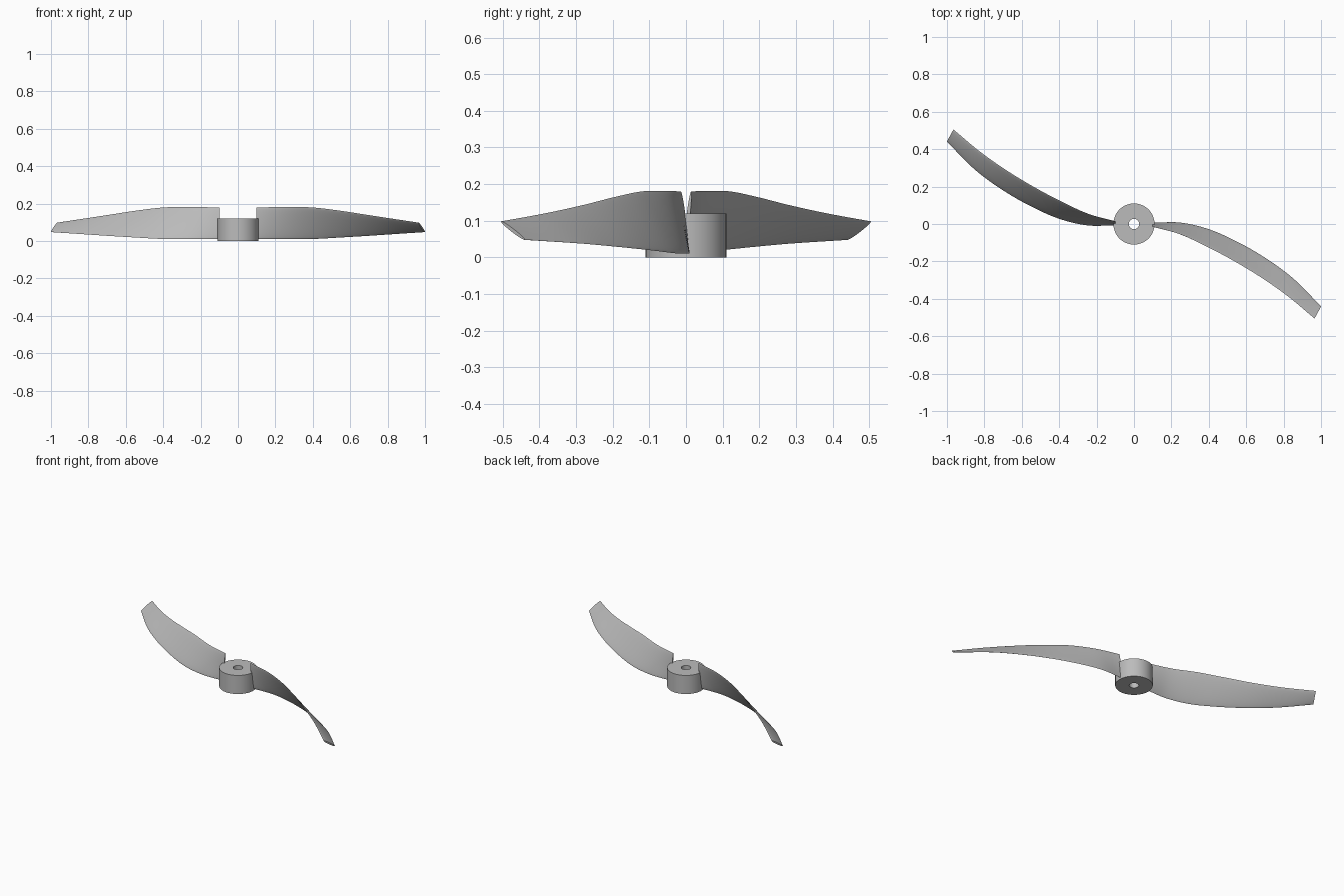
import bpy, bmesh, math
from mathutils import Vector

cube = bpy.data.objects.get("Cube")
if cube:
    bpy.data.objects.remove(cube, do_unlink=True)

# One plain grey plastic
grey = bpy.data.materials.new("grey")
grey.use_nodes = True
color = (0.5, 0.5, 0.5, 1)
grey.diffuse_color = color
grey.node_tree.nodes["Principled BSDF"].inputs["Base Color"].default_value = color


def skin(name, rings, closed):
    """Join equal rings of points into one smooth object."""
    bm = bmesh.new()
    loops = [[bm.verts.new(p) for p in ring] for ring in rings]
    n = len(loops[0])
    pairs = list(zip(loops, loops[1:]))
    if closed:
        pairs.append((loops[-1], loops[0]))
    else:
        bm.faces.new(loops[0])
        bm.faces.new(loops[-1])
    for a, b in pairs:
        for i in range(n):
            j = (i + 1) % n
            bm.faces.new((a[i], a[j], b[j], b[i]))
    bmesh.ops.recalc_face_normals(bm, faces=bm.faces)
    mesh = bpy.data.meshes.new(name)
    bm.to_mesh(mesh)
    bm.free()
    mesh.materials.append(grey)
    obj = bpy.data.objects.new(name, mesh)
    bpy.context.collection.objects.link(obj)
    bpy.ops.object.select_all(action="DESELECT")
    obj.select_set(True)
    bpy.context.view_layer.objects.active = obj
    bpy.ops.object.shade_smooth_by_angle(angle=math.radians(40))
    return obj


def curve_at(points, t):
    """Smooth curve through evenly spaced points, t from 0 to 1."""
    pts = [Vector(p) for p in points]
    pts = [2 * pts[0] - pts[1]] + pts + [2 * pts[-1] - pts[-2]]
    s = t * (len(points) - 1)
    i = min(int(s), len(points) - 2)
    u = s - i
    a, b, c, d = pts[i:i + 4]
    return b + (c - a) * u / 2 + (2 * a - 5 * b + 4 * c - d) * u**2 / 2 \
        + (3 * b - a - 3 * c + d) * u**3 / 2


# Hub: a ring with a shaft hole
OUTER, BORE, HEIGHT = 0.11, 0.028, 0.12
profile = [(OUTER, 0), (OUTER, HEIGHT), (BORE, HEIGHT), (BORE, 0)]
SEGMENTS = 64
hub_rings = []
for k in range(SEGMENTS):
    a = math.tau * k / SEGMENTS
    hub_rings.append([(r * math.cos(a), r * math.sin(a), z) for r, z in profile])
skin("hub", hub_rings, True)

# Blade edges from root to tip
low_edge = [(0.1, 0.006, 0.01), (0.25, 0.007, 0.01), (0.4, -0.028, 0.011),
            (0.55, -0.094, 0.019), (0.7, -0.18, 0.028), (0.85, -0.29, 0.038),
            (1.0, -0.44, 0.048)]
high_edge = [(0.1, -0.014, 0.18), (0.244, -0.054, 0.181), (0.388, -0.12, 0.18),
             (0.533, -0.197, 0.164), (0.677, -0.284, 0.142), (0.821, -0.385, 0.12),
             (0.965, -0.505, 0.098)]


def blade_section(t, count=32):
    """Thin oval section between the two edges."""
    low, high = curve_at(low_edge, t), curve_at(high_edge, t)
    along = curve_at(low_edge, min(t + 0.01, 1)) - curve_at(low_edge, min(t, 0.99))
    across = along.cross(high - low).normalized()
    ring = []
    for k in range(count):
        a = math.tau * k / count
        ring.append((low + high) / 2 + (high - low) / 2 * math.cos(a)
                    + across * 0.005 * math.sin(a))
    return ring


# Two blades, half a turn apart
STATIONS = 48
for name, turn in (("left_blade", 0), ("right_blade", math.pi)):
    blade = skin(name, [blade_section(k / STATIONS) for k in range(STATIONS + 1)], False)
    blade.rotation_euler.z = turn
